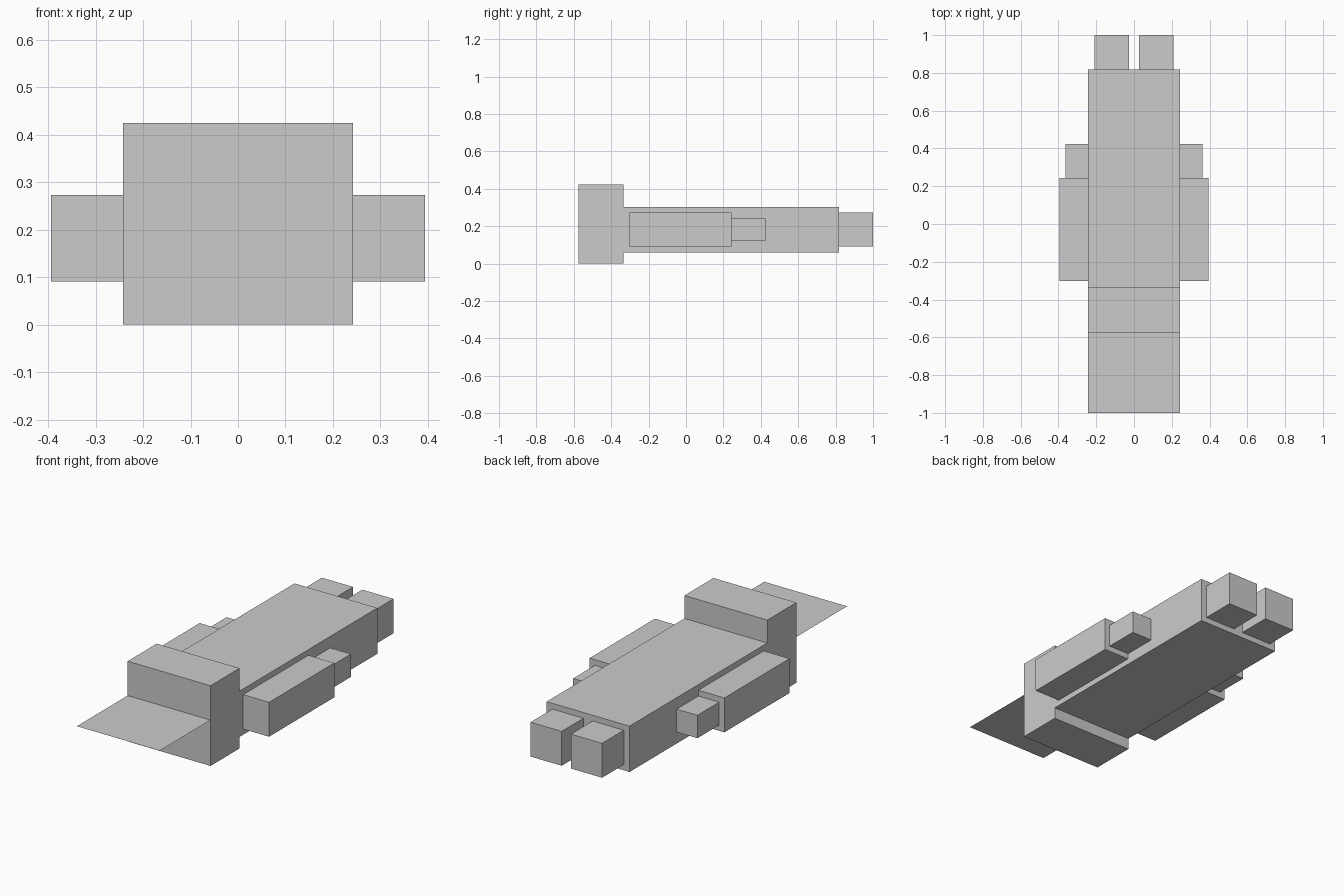
import bpy
import bmesh

if "Cube" in bpy.data.objects:
    bpy.data.objects.remove(bpy.data.objects["Cube"])

U = 2 / 33  # grid unit: the whole length is 33 units


def box(name, x, y, z):
    """Box from (min, max) ranges in grid units; an equal z range gives a flat sheet."""
    bm = bmesh.new()
    if z[0] == z[1]:
        bmesh.ops.create_grid(bm, x_segments=1, y_segments=1, size=0.5)
    else:
        bmesh.ops.create_cube(bm, size=1)
    for v in bm.verts:
        for i, (lo, hi) in enumerate((x, y, z)):
            v.co[i] = ((lo + hi) / 2 + v.co[i] * (hi - lo)) * U
    mesh = bpy.data.meshes.new(name)
    bm.to_mesh(mesh)
    bm.free()
    ob = bpy.data.objects.new(name, mesh)
    bpy.context.collection.objects.link(ob)
    return ob


# Central parts
box("body", (-4, 4), (-5.5, 13.5), (1, 5))
box("front_block", (-4, 4), (-9.5, -5.5), (0, 7))
box("front_sheet", (-4, 4), (-16.5, -9.5), (4, 4))

# Paired parts, right and left
for side, s in (("right", 1), ("left", -1)):
    def pair(name, x, y, z):
        box(f"{side}_{name}", sorted((s * x[0], s * x[1])), y, z)

    pair("side_pod", (3.5, 6.5), (-5, 4), (1.5, 4.5))
    pair("side_nozzle", (4, 6), (4, 7), (2, 4))
    pair("rear_nozzle", (0.45, 3.45), (13.5, 16.5), (1.5, 4.5))
